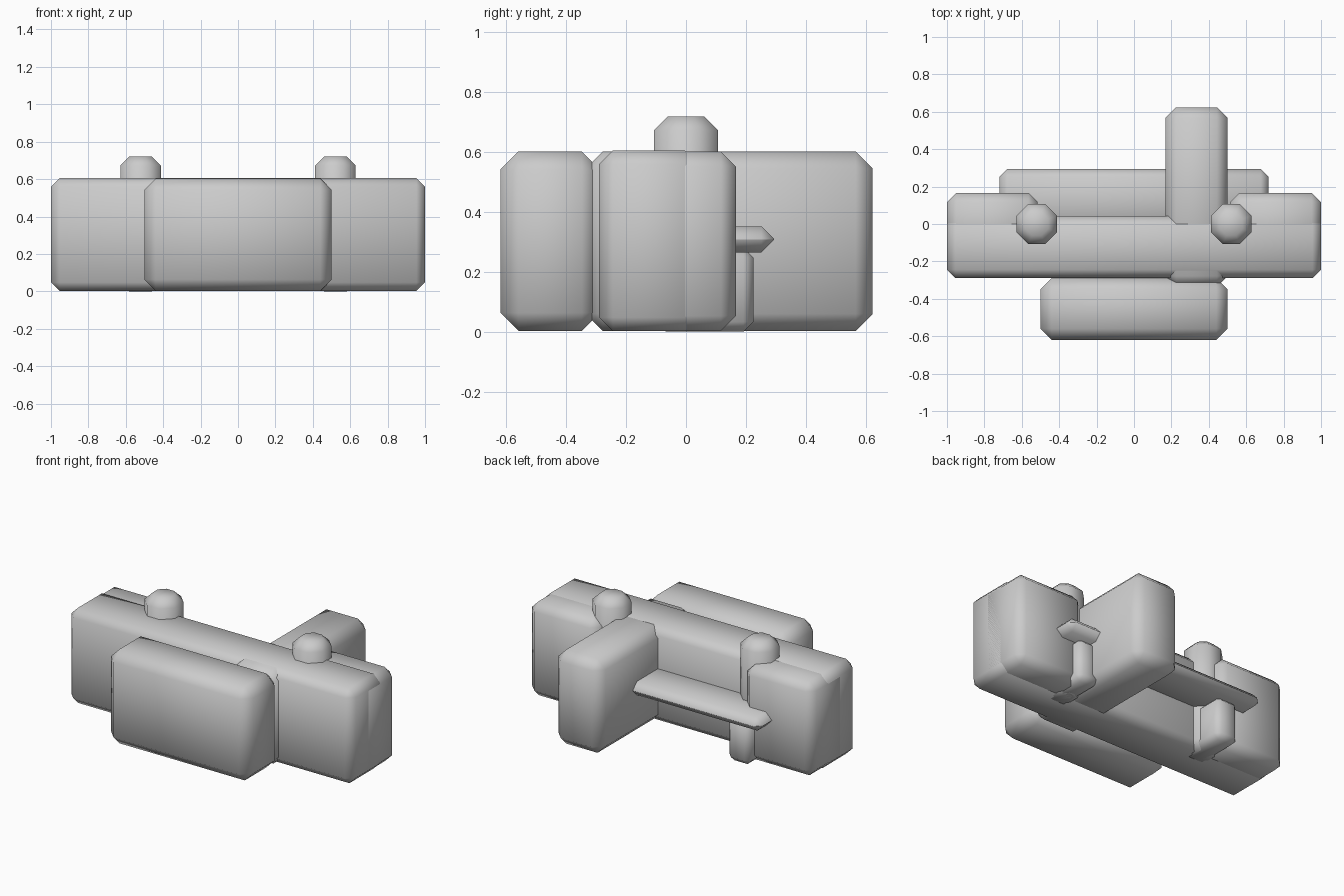
import bpy, bmesh, math
from mathutils import Matrix

if "Cube" in bpy.data.objects:
    bpy.data.objects.remove(bpy.data.objects["Cube"])


def finish(name, bm, bevel):
    """Chamfer every edge once, smooth the shading and link the object."""
    bmesh.ops.bevel(bm, geom=bm.edges[:], offset=bevel, offset_type='OFFSET',
                    segments=1, affect='EDGES', profile=0.5)
    bmesh.ops.recalc_face_normals(bm, faces=bm.faces[:])
    for f in bm.faces:
        f.smooth = True
    me = bpy.data.meshes.new(name)
    bm.to_mesh(me)
    bm.free()
    ob = bpy.data.objects.new(name, me)
    bpy.context.collection.objects.link(ob)
    return ob


def block(name, x, y, z, bevel):
    """Chamfered box given by its (min, max) on each axis."""
    bm = bmesh.new()
    size = [b - a for a, b in (x, y, z)]
    mid = [(a + b) / 2 for a, b in (x, y, z)]
    bmesh.ops.create_cube(bm, size=1, matrix=Matrix.Translation(mid)
                          @ Matrix.Diagonal((*size, 1)))
    return finish(name, bm, bevel)


def post(name, x, radius, height, bevel):
    """Eight-sided upright post with chamfered ends, flats facing the axes."""
    bm = bmesh.new()
    r = radius / math.cos(math.pi / 8)
    bmesh.ops.create_cone(bm, cap_ends=True, segments=8, radius1=r, radius2=r,
                          depth=height,
                          matrix=Matrix.Translation((x, 0, height / 2))
                          @ Matrix.Rotation(math.pi / 8, 4, 'Z'))
    # chamfer only the two rims
    rims = [e for e in bm.edges
            if abs(e.verts[0].co.z - e.verts[1].co.z) < 1e-4]
    bmesh.ops.bevel(bm, geom=rims, offset=bevel, offset_type='OFFSET',
                    segments=1, affect='EDGES', profile=0.5)
    for f in bm.faces:
        f.smooth = True
    me = bpy.data.meshes.new(name)
    bm.to_mesh(me)
    bm.free()
    ob = bpy.data.objects.new(name, me)
    bpy.context.collection.objects.link(ob)
    return ob


# main bodies
block("long_body", (-1, 1), (-0.29, 0.042), (0.002, 0.606), 0.046)
block("front_body", (-0.5, 0.5), (-0.62, -0.288), (0.003, 0.602), 0.06)
block("rear_arm", (0.168, 0.5), (-0.335, 0.624), (0.003, 0.602), 0.057)

# mirrored end blocks, posts and low supports
for side, s in (("left", -1), ("right", 1)):
    block(side + "_end_block", tuple(sorted((s * 0.515, s))),
          (-0.167, 0.167), (0.003, 0.602), 0.05)
    post(side + "_post", s * 0.52, 0.107, 0.72, 0.046)
    block(side + "_support", (s * 0.52 - 0.08, s * 0.52 + 0.08),
          (-0.1, 0.225), (0.0, 0.28), 0.033)

# thin horizontal shelf at the back
block("rear_shelf", (-0.72, 0.72), (-0.04, 0.294), (0.265, 0.352), 0.042)
